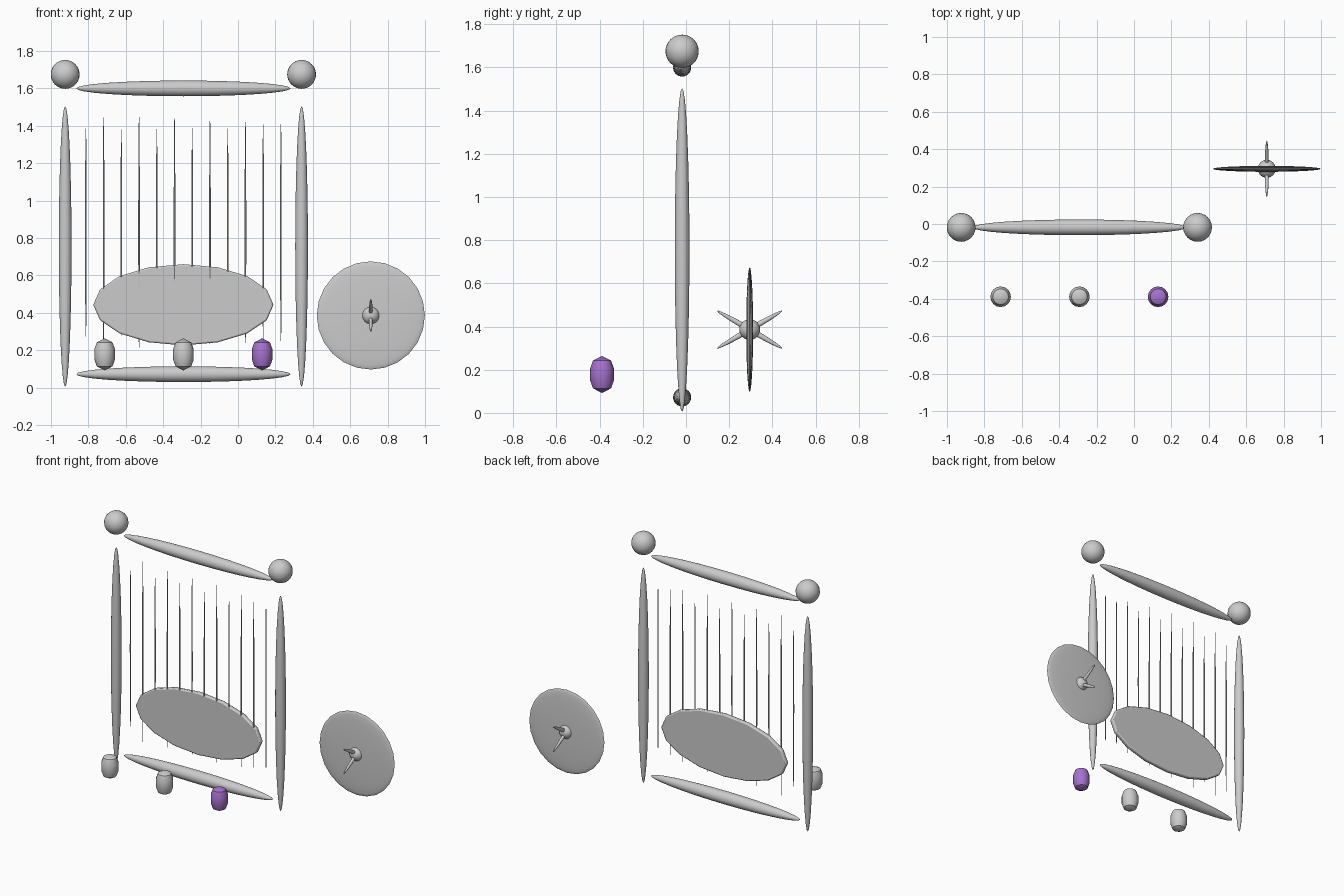
import bpy
import bmesh
from math import pi, radians, cos, sin

if "Cube" in bpy.data.objects:
    bpy.data.objects.remove(bpy.data.objects["Cube"])

CX, FY = -0.292, -0.018      # frame centre line and depth


def finish(ob, angle=40):
    bpy.ops.object.select_all(action='DESELECT')
    ob.select_set(True)
    bpy.context.view_layer.objects.active = ob
    bpy.ops.object.shade_smooth_by_angle(angle=radians(angle))
    return ob


def ellipsoid(name, loc, radii, rot=(0, 0, 0), seg=24, rings=16):
    """Sphere scaled in its own axes (pole on local z), then rotated."""
    bpy.ops.mesh.primitive_uv_sphere_add(segments=seg, ring_count=rings, radius=1,
                                         location=loc, rotation=rot)
    ob = bpy.context.object
    ob.name = name
    ob.scale = radii
    bpy.ops.object.transform_apply(location=False, rotation=False, scale=True)
    return finish(ob, 60)


def lathe(name, loc, profile, seg=16):
    """Spin an (r, z) profile round z."""
    bm = bmesh.new()
    verts = [bm.verts.new((r, 0, z)) for r, z in profile]
    edges = [bm.edges.new(p) for p in zip(verts, verts[1:])]
    bmesh.ops.spin(bm, geom=verts + edges, cent=(0, 0, 0), axis=(0, 0, 1),
                   angle=2 * pi, steps=seg)
    bmesh.ops.remove_doubles(bm, verts=bm.verts, dist=1e-5)
    bmesh.ops.recalc_face_normals(bm, faces=bm.faces)
    me = bpy.data.meshes.new(name)
    bm.to_mesh(me)
    bm.free()
    ob = bpy.data.objects.new(name, me)
    ob.location = loc
    bpy.context.collection.objects.link(ob)
    return finish(ob)


# frame: posts with ball finials
for side, s in (("left", -1), ("right", 1)):
    x = CX + s * 0.632
    ellipsoid(f"{side}_post", (x, FY, 0.755), (0.034, 0.034, 0.75))
    ellipsoid(f"{side}_finial", (x, FY, 1.675), (0.077, 0.077, 0.077))

# frame: top and bottom rails
for name, z in (("top_rail", 1.60), ("bottom_rail", 0.072)):
    ellipsoid(name, (CX, FY, z), (0.042, 0.042, 0.573), (0, pi / 2, 0))

# strings, all centred at one height with varied lengths
halves = (.567, .63, .557, .635, .555, .635, .557, .622, .56, .61, .583, .595)
for i, h in enumerate(halves):
    ellipsoid(f"string_{i + 1}", (CX + (i - 5.5) * 0.0948, FY - 0.002, 0.83),
              (0.0045, 0.0045, h), seg=8, rings=12)

# oval panel behind the strings
bpy.ops.mesh.primitive_cylinder_add(vertices=16, radius=1, depth=1)
panel = bpy.context.object
panel.name = "oval_panel"
panel.scale = (0.482, 0.217, 0.03)
bpy.ops.object.transform_apply(location=False, rotation=False, scale=True)
panel.rotation_euler = (pi / 2, 0, 0)
panel.location = (CX, FY + 0.0095, 0.443)
bev = panel.modifiers.new("rim", 'BEVEL')
bev.width = 0.008
bev.segments = 2
finish(panel, 30)

# three pegs in front, the last one purple
purple = bpy.data.materials.new("purple")
purple.diffuse_color = (0.38, 0.17, 0.62, 1)
purple.use_nodes = True
purple.node_tree.nodes["Principled BSDF"].inputs["Base Color"].default_value = purple.diffuse_color
peg_profile = [(0, -0.086), (0.042, -0.064), (0.055, -0.028),
               (0.055, 0.028), (0.042, 0.064), (0, 0.086)]
for i in range(3):
    peg = lathe(f"peg_{i + 1}", (CX + (i - 1) * 0.421, -0.389, 0.178), peg_profile)
    if i == 2:
        peg.data.materials.append(purple)

# wheel disc, hub and crossed handles
WC = (0.71, 0.295, 0.386)
ellipsoid("wheel_disc", WC, (0.289, 0.289, 0.016), (pi / 2, 0, 0))
ellipsoid("wheel_hub", WC, (0.048, 0.048, 0.048))
for i, a in enumerate((60, -60)):
    ellipsoid(f"wheel_handle_{i + 1}", WC, (0.011, 0.013, 0.174), (radians(a), 0, 0), seg=16)
